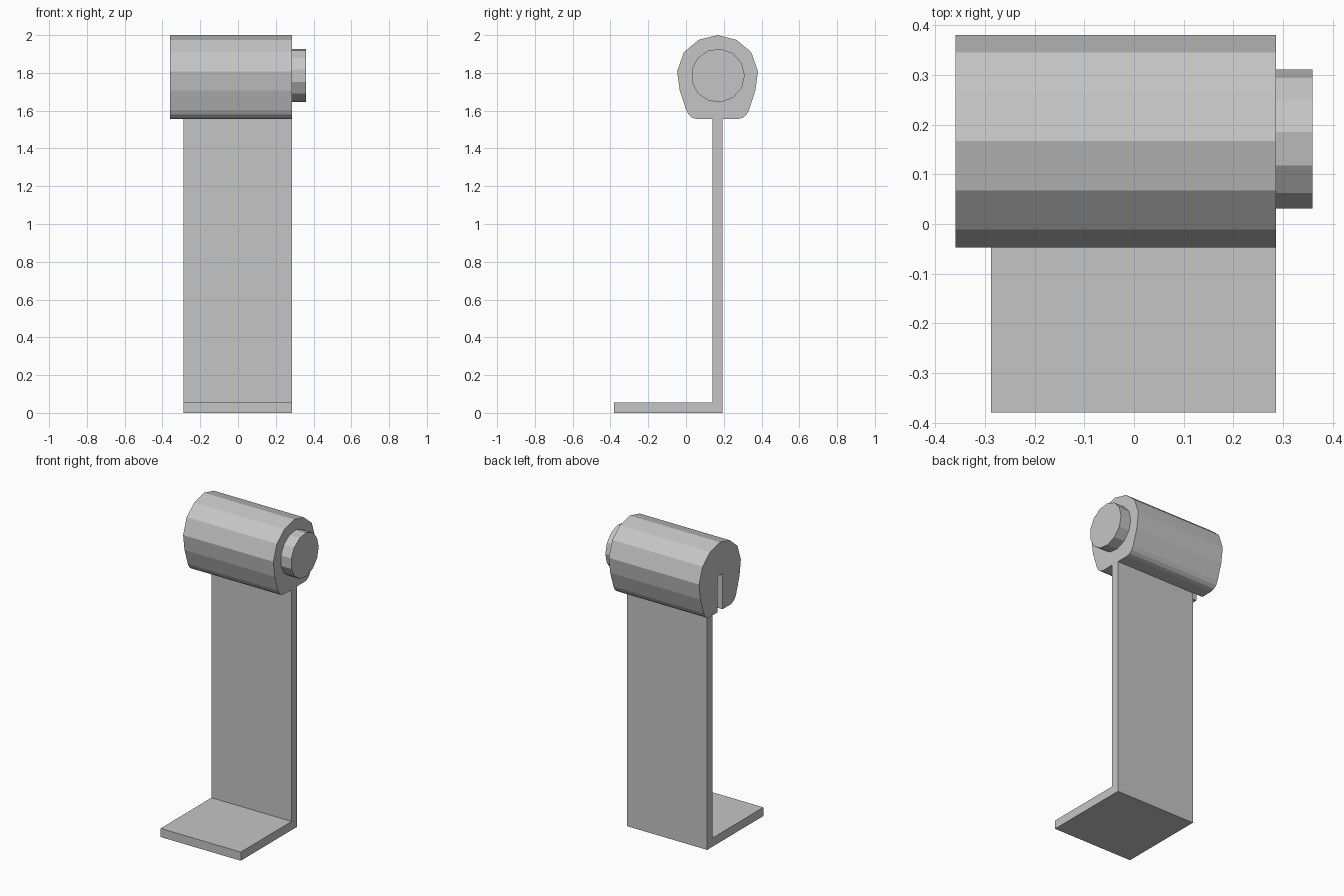
import bpy
import bmesh
from math import sin, cos, tau

cube = bpy.data.objects.get("Cube")
if cube:
    bpy.data.objects.remove(cube, do_unlink=True)

grey = bpy.data.materials.new("plain grey")
grey.use_nodes = True
colour = (0.56, 0.56, 0.56, 1)
grey.diffuse_color = colour
grey.node_tree.nodes["Principled BSDF"].inputs["Base Color"].default_value = colour


def prism(name, profile, x0, x1):
    """Extrude a (y, z) profile along x."""
    bm = bmesh.new()
    face = bm.faces.new([bm.verts.new((x0, y, z)) for y, z in profile])
    moved = bmesh.ops.extrude_face_region(bm, geom=[face], use_keep_orig=True)["geom"]
    verts = [v for v in moved if isinstance(v, bmesh.types.BMVert)]
    bmesh.ops.translate(bm, verts=verts, vec=(x1 - x0, 0, 0))
    bmesh.ops.recalc_face_normals(bm, faces=bm.faces)
    mesh = bpy.data.meshes.new(name)
    bm.to_mesh(mesh)
    bm.free()
    mesh.materials.append(grey)
    obj = bpy.data.objects.new(name, mesh)
    bpy.context.collection.objects.link(obj)
    return obj


AXIS_Y, AXIS_Z = 0.167, 1.786
PLATE = 0.0275      # half thickness of the bracket
END = 0.286         # shared end plane of head and bracket

# L-shaped bracket: foot and upright reaching up into the head's slot
front, back = AXIS_Y - PLATE, AXIS_Y + PLATE
prism("bracket", [(-0.38, 0), (back, 0), (back, AXIS_Z), (front, AXIS_Z),
                  (front, 0.056), (-0.38, 0.056)], -0.288, END)

# Faceted head, mirrored half profile with a slot below the axis
half = [(PLATE, AXIS_Z), (PLATE, 1.556), (0.11, 1.556), (0.135, 1.563),
        (0.153, 1.579), (0.166, 1.603), (0.2, 1.706), (0.214, 1.808),
        (0.178, 1.91), (0.1, 1.975)]
outline = [(AXIS_Y - d, z) for d, z in half] + [(AXIS_Y, 2.0)]
outline += [(AXIS_Y + d, z) for d, z in reversed(half)]
prism("head", outline, -0.36, END)

# Thirteen-sided end cap
SIDES, RADIUS = 13, 0.142
angles = [0.113 + tau * i / SIDES for i in range(SIDES)]
prism("end_cap", [(AXIS_Y + 0.002 + RADIUS * sin(a), AXIS_Z + RADIUS * cos(a))
                  for a in angles], END, 0.36)
